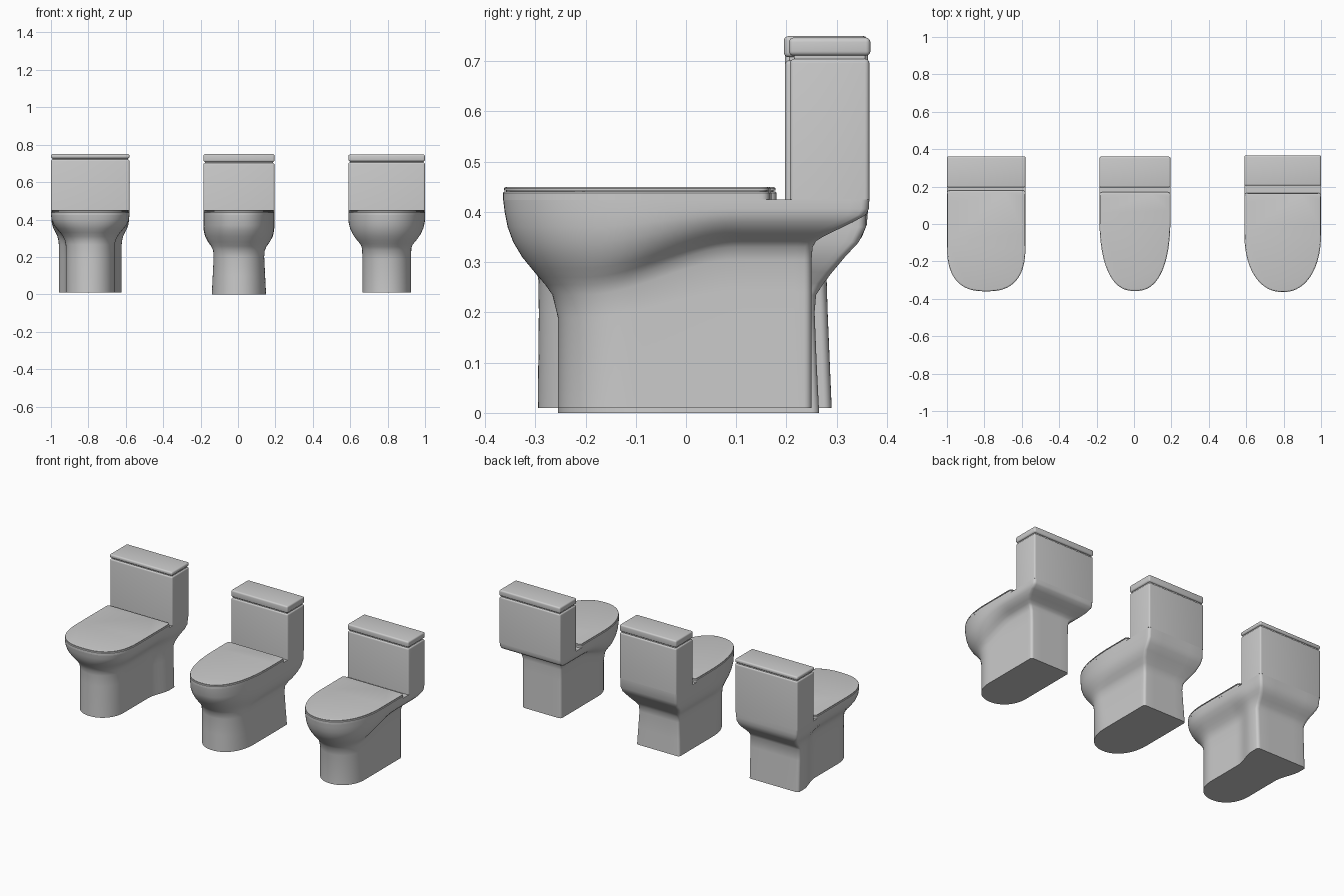
import bpy, bmesh
from math import sin, cos, pi

if "Cube" in bpy.data.objects:
    bpy.data.objects.remove(bpy.data.objects["Cube"])

R = 0.015  # back corner radius


def smooth(a, b, v):
    t = min(1, max(0, (v - a) / (b - a)))
    return t * t * (3 - 2 * t)


def finish(name, bm):
    bmesh.ops.recalc_face_normals(bm, faces=bm.faces)
    me = bpy.data.meshes.new(name)
    bm.to_mesh(me)
    bm.free()
    ob = bpy.data.objects.new(name, me)
    bpy.context.collection.objects.link(ob)
    bpy.ops.object.select_all(action='DESELECT')
    ob.select_set(True)
    bpy.context.view_layer.objects.active = ob
    bpy.ops.object.shade_smooth_by_angle(angle=0.6)
    return ob


# Closed plan outline: square back, straight sides, superellipse front
def outline(hw, yf, yb, d, n, flare=0):
    ys = yf + d
    half = [(0, yb), (hw / 2, yb)]
    for i in range(6):
        a = pi / 2 * i / 5
        half.append((hw - R + R * sin(a), yb - R + R * cos(a)))
    for i in range(1, 18):
        half.append((hw, yb - R + (ys - yb + R) * i / 18))
    for i in range(21):
        a = pi / 2 * i / 20
        half.append((hw * max(0, cos(a)) ** (2 / n), ys - d * sin(a) ** (2 / n)))
    half[-1] = (0, yf)
    half = [(x * (hw + flare * smooth(0.08, 0.24, y)) / hw, y) for x, y in half]
    return half + [(-x, y) for x, y in half[-2:0:-1]]


# Skin a stack of rings [(points, z function)]
def loft(name, cx, rings):
    bm = bmesh.new()
    rows = [[bm.verts.new((cx + x, y, zf(y))) for x, y in pts] for pts, zf in rings]
    n = len(rows[0])
    for a, b in zip(rows, rows[1:]):
        for i in range(n):
            j = (i + 1) % n
            bm.faces.new((a[i], a[j], b[j], b[i]))
    bm.faces.new(rows[0][::-1])
    bm.faces.new(rows[-1])
    return finish(name, bm)


# Rounded block; an open-ended foot keeps its bottom edges square
def block(name, cx, hw, y0, y1, z0, z1, r, round_bottom):
    bm = bmesh.new()
    bmesh.ops.create_cube(bm, size=1)
    for v in bm.verts:
        v.co = (cx + 2 * hw * v.co.x, (y0 + y1) / 2 + (y1 - y0) * v.co.y,
                (z0 + z1) / 2 + (z1 - z0) * v.co.z)
    edges = [e for e in bm.edges
             if round_bottom or max(v.co.z for v in e.verts) > z0 + 0.001]
    bmesh.ops.bevel(bm, geom=edges, offset=r, segments=4, profile=0.5, affect='EDGES')
    return finish(name, bm)


def toilet(tag, cx, rings, d_top, n_top, seat_back, tank, seam, top):
    w0, w1 = min(r[1] for r in rings), rings[-1][1]
    yf, yb = rings[-1][2:4]

    # pedestal and bowl
    body = []
    for z, hw, f, b, lift, flare in rings:
        t = (hw - w0) / (w1 - w0)
        pts = outline(hw, f, b, 0.15 + (d_top - 0.15) * t, 2.1 + (n_top - 2.1) * t, flare)
        body.append((pts, lambda y, z=z, k=lift: z + k * smooth(-0.2, 0.1, y)))
    loft(tag + "_bowl_and_base", cx, body)

    # seat and lid slabs
    def slab(name, spec):
        loft(name, cx, [(outline(w1 - i, yf + i, seat_back - i, d_top - i, n_top),
                         lambda y, z=z: z) for z, i in spec])
    slab(tag + "_seat", [(0.424, 0.0), (0.438, 0.0), (0.441, 0.003)])
    slab(tag + "_seat_lid", [(0.440, 0.006), (0.4425, 0.006), (0.443, 0.002),
                             (0.447, 0.002), (0.449, 0.004), (0.450, 0.008)])

    # cistern, shadow gap and cistern lid
    y0, y1 = tank
    block(tag + "_tank", cx, w1, y0, yb, 0.425, seam - 0.003, 0.009, False)
    block(tag + "_tank_neck", cx, w1 - 0.008, y0 + 0.008, yb - 0.008,
          seam - 0.02, seam + 0.02, 0.004, True)
    block(tag + "_tank_lid", cx, w1, y0 - 0.002, y1, seam + 0.003, top, 0.009, True)


# Ring columns: z, half width, front y, back y, rear lift, rear flare
wide = [(0.01, .13, -.295, .29, 0, .037), (0.2, .13, -.293, .282, 0, .037),
        (0.265, .131, -.294, .28, 0, .037), (0.29, .136, -.298, .295, 0, .035),
        (0.31, .146, -.308, .315, 0, .03), (0.33, .160, -.322, .335, 0, .025),
        (0.35, .178, -.337, .350, 0, .018), (0.375, .197, -.349, .36, 0, .008),
        (0.4, .207, -.356, .362, 0, 0), (0.425, .21, -.36, .362, 0, 0)]
narrow = [(0, .145, -.255, .265, 0, 0), (0.1, .14, -.255, .26, 0, 0),
          (0.2, .135, -.255, .256, 0, 0), (0.235, .138, -.262, .259, 0, 0),
          (0.258, .149, -.279, .274, 0, 0), (0.28, .165, -.297, .291, 0, 0),
          (0.31, .181, -.321, .316, 0, 0), (0.34, .188, -.340, .344, 0, 0),
          (0.37, .19, -.352, .358, 0, 0), (0.425, .19, -.358, .36, 0, 0)]
oval = [(0.01, .13, -.255, .25, 0, 0), (0.19, .13, -.255, .25, .05, 0),
        (0.235, .132, -.266, .25, .07, 0), (0.255, .139, -.280, .252, .075, 0),
        (0.27, .151, -.293, .259, .072, 0), (0.288, .168, -.308, .275, .064, 0),
        (0.31, .184, -.326, .302, .055, 0), (0.34, .197, -.344, .333, .04, 0),
        (0.37, .203, -.355, .358, .024, 0), (0.4, .205, -.361, .364, .006, 0),
        (0.425, .205, -.364, .365, 0, 0)]

toilet("left", -0.79, wide, .25, 2.6, .18, (.197, .362), .724, .75)
toilet("middle", 0.005, narrow, .41, 2.45, .17, (.197, .36), .705, .75)
toilet("right", 0.795, oval, .315, 2.2, .166, (.207, .367), .708, .747)
